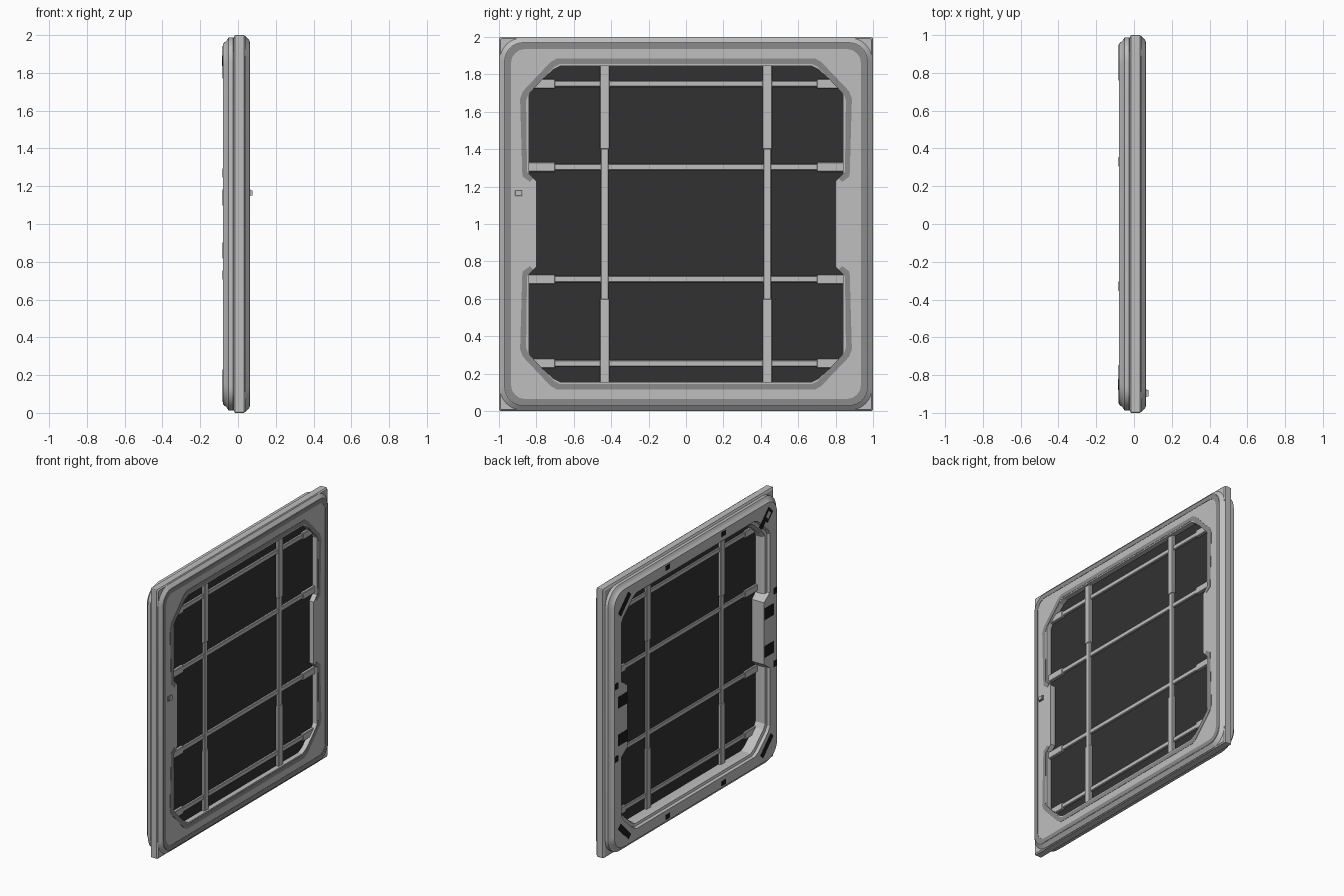
import bpy, bmesh, math
from mathutils import Matrix

if "Cube" in bpy.data.objects:
    bpy.data.objects.remove(bpy.data.objects["Cube"])


def material(name, r, g, b):
    m = bpy.data.materials.new(name)
    m.diffuse_color = (r, g, b, 1)
    m.use_nodes = True
    m.node_tree.nodes["Principled BSDF"].inputs["Base Color"].default_value = m.diffuse_color
    return m


GREY = material("light grey", 0.52, 0.52, 0.52)
MID = material("mid grey", 0.26, 0.26, 0.26)
GLASS = material("dark glass", 0.031, 0.031, 0.031)
BLACK = material("black", 0.01, 0.01, 0.01)


def activate(ob):
    bpy.ops.object.select_all(action='DESELECT')
    ob.select_set(True)
    bpy.context.view_layer.objects.active = ob


def finish(bm, name, mat, smooth=False):
    bmesh.ops.recalc_face_normals(bm, faces=bm.faces)
    me = bpy.data.meshes.new(name)
    bm.to_mesh(me)
    bm.free()
    ob = bpy.data.objects.new(name, me)
    bpy.context.collection.objects.link(ob)
    if mat:
        me.materials.append(mat)
    if smooth:
        activate(ob)
        bpy.ops.object.shade_smooth_by_angle(angle=math.radians(25))
    return ob


def rounded(half, r, n=8):
    """Rounded square in (y, z), centred on z = 1."""
    pts = []
    for k, (sy, sz) in enumerate([(1, 1), (-1, 1), (-1, -1), (1, -1)]):
        for i in range(n + 1):
            a = math.radians(90 * k + 90 * i / n)
            pts.append((sy * (half - r) + r * math.cos(a),
                        1 + sz * (half - r) + r * math.sin(a)))
    return pts


def loft(name, sections, mat, smooth=False):
    """Closed solid through (x, outline) sections."""
    bm = bmesh.new()
    rings = [[bm.verts.new((x, y, z)) for y, z in pts] for x, pts in sections]
    n = len(rings[0])
    for a, b in zip(rings, rings[1:]):
        for i in range(n):
            j = (i + 1) % n
            bm.faces.new((a[i], a[j], b[j], b[i]))
    bm.faces.new(rings[0])
    bm.faces.new(rings[-1])
    return finish(bm, name, mat, smooth)


def band(name, outer, inner, x0, x1, mat, closed):
    """Thin flat strip between two outlines."""
    bm = bmesh.new()
    cols = [[bm.verts.new((x, *p)) for x, p in
             ((x0, o), (x1, o), (x1, i), (x0, i))] for o, i in zip(outer, inner)]
    pairs = list(zip(cols, cols[1:]))
    if closed:
        pairs.append((cols[-1], cols[0]))
    else:
        bm.faces.new(cols[0])
        bm.faces.new(cols[-1])
    for a, b in pairs:
        for k in range(4):
            m = (k + 1) % 4
            bm.faces.new((a[k], a[m], b[m], b[k]))
    return finish(bm, name, mat)


def box(name, center, size, mat, roll=0, bevel=0):
    bm = bmesh.new()
    bmesh.ops.create_cube(bm, size=1, matrix=Matrix.Translation(center)
                          @ Matrix.Rotation(roll, 4, 'X')
                          @ Matrix.Diagonal((*size, 1)))
    if bevel:
        bmesh.ops.bevel(bm, geom=bm.edges[:], offset=bevel, segments=1, affect='EDGES')
    return finish(bm, name, mat)


# Window opening outline, mirrored from one quarter
quarter = [(0.80, 0.23), (0.84, 0.27), (0.84, 0.69), (0.82, 0.725), (0.71, 0.825), (0.67, 0.845)]
half = quarter + [(-y, z) for y, z in reversed(quarter)]
outline = half + [(-y, -z) for y, z in half]


def opening(s):
    """Outline enlarged by s, except at the two side tongues."""
    return [(y * s, 1 + z * s) if abs(z) > 0.25 else (y, 1 + z) for y, z in outline]


# Frame layers
back = loft("back_frame", [(-0.08, rounded(0.955, 0.11)), (-0.064, rounded(0.967, 0.12)),
                           (-0.058, rounded(0.974, 0.12)), (-0.05, rounded(0.988, 0.13)),
                           (-0.027, rounded(0.988, 0.13)), (-0.01, rounded(0.975, 0.12))], GREY, True)
slab = loft("middle_frame", [(-0.024, rounded(0.985, 0.006, 2)), (-0.016, rounded(1, 0.008, 2)),
                             (0.032, rounded(1, 0.008, 2)), (0.04, rounded(0.992, 0.008, 2))], GREY)
front = loft("front_frame", [(0.02, rounded(0.995, 0.12)), (0.04, rounded(0.995, 0.12)),
                             (0.062, rounded(0.97, 0.1))], GREY, True)

# Cut the opening through every layer
cutter = loft("opening_cutter", [(-0.12, opening(1.05)), (-0.06, opening(1.03)), (-0.055, opening(1.01)),
                                 (-0.03, opening(1.0)), (0.12, opening(1.0))], None)
cutter.hide_render = True
for ob in (back, slab, front):
    mod = ob.modifiers.new("opening", 'BOOLEAN')
    mod.operation = 'DIFFERENCE'
    mod.solver = 'EXACT'
    mod.object = cutter
    activate(ob)
    bpy.ops.object.modifier_apply(modifier=mod.name)
bpy.data.objects.remove(cutter)

# Darker strips on the front face
band("outer_strip", rounded(0.967, 0.097), rounded(0.935, 0.075), 0.058, 0.064, MID, True)
o = [(0.835, 0.225), (0.875, 0.255), (0.887, 0.67), (0.872, 0.71), (0.725, 0.865), (0.69, 0.885)]
i = [(0.815, 0.245), (0.850, 0.28), (0.855, 0.66), (0.845, 0.69), (0.705, 0.84), (0.675, 0.855)]
for s, label in ((1, "upper"), (-1, "lower")):
    o2, i2 = [[(y, 1 + s * z) for y, z in c] + [(-y, 1 + s * z) for y, z in reversed(c)]
              for c in (o, i)]
    band(label + "_opening_strip", o2, i2, 0.058, 0.064, MID, False)

# Glass pane and grid of bars with thicker sleeves at the ends
box("glass_pane", (0.022, 0, 1), (0.008, 1.72, 1.72), GLASS)
X = 0.024
for y in (-0.435, 0.435):
    box("vertical_bar", (X, y, 1), (0.04, 0.042, 1.72), GREY, bevel=0.004)
    for z in (0.375, 1.625):
        box("vertical_sleeve", (X, y, z), (0.048, 0.052, 0.45), GREY, bevel=0.004)
for z in (0.255, 0.705, 1.305, 1.75):
    box("horizontal_bar", (X, 0, z), (0.034, 1.72, 0.034), GREY, bevel=0.004)
    for s in (-1, 1):
        box("horizontal_sleeve", (X, s * 0.775, z), (0.044, 0.15, 0.052), GREY, bevel=0.004)

# Small latch on the front
box("latch_base", (0.063, -0.895, 1.165), (0.008, 0.042, 0.034), MID)
box("latch_knob", (0.068, -0.895, 1.165), (0.018, 0.034, 0.026), GREY)

# Dark marks on the back face
XB = -0.08
for s in (-1, 1):
    for z in (0.86, 1.14):
        box("side_pad", (XB, s * 0.86, z), (0.004, 0.11, 0.085), BLACK)
    for z in (0.73, 1.27):
        box("edge_pad", (XB, s * 0.93, z), (0.004, 0.04, 0.045), BLACK)
    for t in (-1, 1):
        box("rail_pad", (XB, s * 0.33, 1 + t * 0.925), (0.004, 0.05, 0.035), BLACK)
        if (s, t) != (-1, 1):
            box("corner_vent", (XB, s * 0.835, 1 + t * 0.845), (0.004, 0.17, 0.042),
                BLACK, -s * t * math.pi / 4)

# Odd corner: a short vent and a framed label
box("corner_vent", (XB, -0.80, 1.835), (0.004, 0.11, 0.04), BLACK, -math.pi / 4)
box("corner_label_frame", (XB, -0.85, 1.865), (0.004, 0.09, 0.07), BLACK, -math.pi / 4)
box("corner_label", (XB - 0.002, -0.85, 1.865), (0.003, 0.045, 0.035), GREY, -math.pi / 4)
